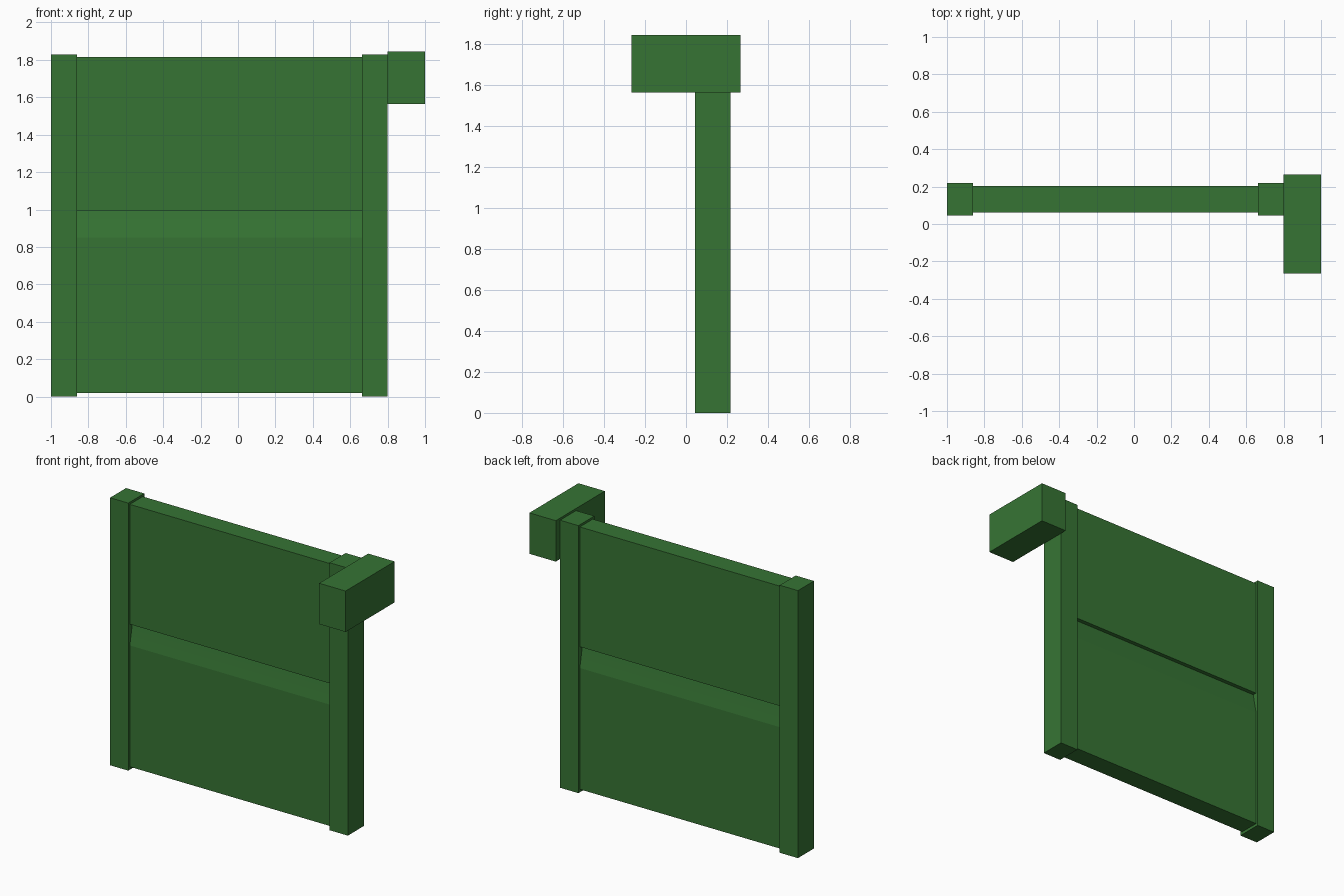
import bpy, bmesh

cube = bpy.data.objects.get("Cube")
if cube:
    bpy.data.objects.remove(cube, do_unlink=True)

green = bpy.data.materials.new("door_green")
green.use_nodes = True
colour = (0.037, 0.175, 0.034, 1)
green.diffuse_color = colour
green.node_tree.nodes["Principled BSDF"].inputs["Base Color"].default_value = colour


def finish(name, bm):
    bmesh.ops.recalc_face_normals(bm, faces=bm.faces)
    mesh = bpy.data.meshes.new(name)
    bm.to_mesh(mesh)
    bm.free()
    mesh.materials.append(green)
    obj = bpy.data.objects.new(name, mesh)
    bpy.context.collection.objects.link(obj)
    return obj


def box(name, low, high):
    bm = bmesh.new()
    bmesh.ops.create_cube(bm, size=1)
    for v in bm.verts:
        v.co = [(a + b) / 2 + c * (b - a) for a, b, c in zip(low, high, v.co)]
    return finish(name, bm)


# Side posts and the drive housing on the outer side of one post
for name, left in (("right_post", -1.0), ("left_post", 0.662)):
    box(name, (left, 0.045, 0), (left + 0.138, 0.218, 1.83))
box("motor_housing", (0.8, -0.265, 1.565), (1.0, 0.265, 1.845))

# Door panel: half profile (half thickness, height), mirrored front to back
half = [(0.07, 0.02), (0.07, 0.85), (0.06, 0.90), (0.05, 0.95),
        (0.042, 0.995), (0.07, 0.995), (0.07, 1.815)]
outline = half + [(-t, z) for t, z in reversed(half)]
centre_y, start, end = 0.132, -0.862, 0.662
bm = bmesh.new()
face = bm.faces.new([bm.verts.new((start, centre_y + t, z)) for t, z in outline])
extruded = bmesh.ops.extrude_face_region(bm, geom=[face], use_keep_orig=True)
moved = [g for g in extruded["geom"] if isinstance(g, bmesh.types.BMVert)]
bmesh.ops.translate(bm, verts=moved, vec=(end - start, 0, 0))
panel = finish("door_panel", bm)

# Smooth the shallow slope below the section joint
bpy.ops.object.select_all(action="DESELECT")
panel.select_set(True)
bpy.context.view_layer.objects.active = panel
bpy.ops.object.shade_smooth_by_angle(angle=0.15)
